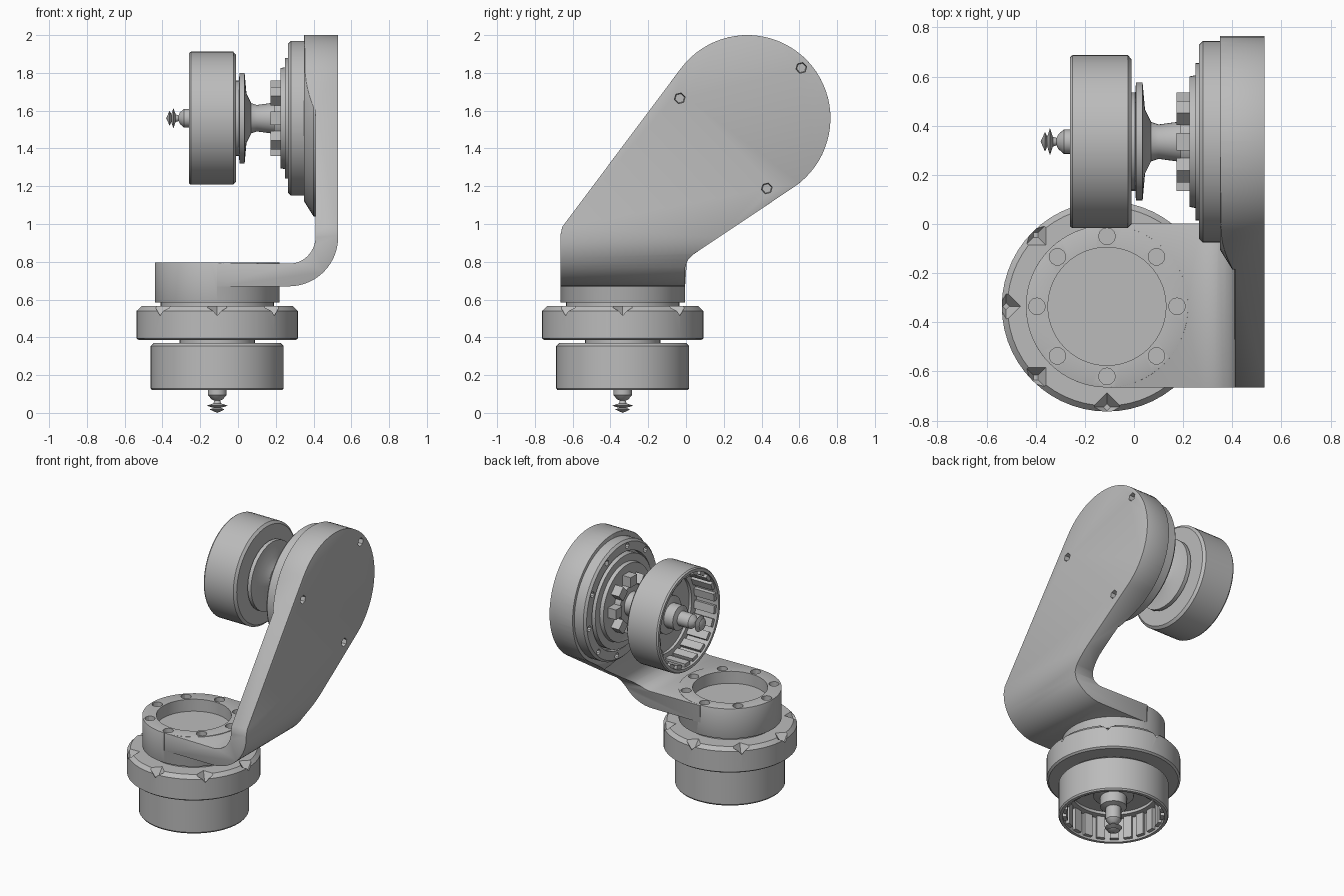
import bpy
import bmesh
from math import pi, sin, cos, radians
from mathutils import Matrix, Vector

cube = bpy.data.objects.get("Cube")
if cube:
    bpy.data.objects.remove(cube, do_unlink=True)

grey = bpy.data.materials.new("grey_metal")
grey.use_nodes = True
GREY = (0.5, 0.5, 0.5, 1)
grey.diffuse_color = GREY
grey.node_tree.nodes["Principled BSDF"].inputs["Base Color"].default_value = GREY

# Axis frames: the base motor points up, the elbow motor points to +x
BASE = Matrix.Translation((-0.11, -0.335, 0))
ELBOW = Matrix.Translation((0, 0.335, 1.56)) @ Matrix.Rotation(pi / 2, 4, 'Y')


def finish(name, bm, frame=Matrix()):
    bmesh.ops.transform(bm, matrix=frame, verts=bm.verts)
    bmesh.ops.recalc_face_normals(bm, faces=bm.faces)
    mesh = bpy.data.meshes.new(name)
    bm.to_mesh(mesh)
    bm.free()
    mesh.materials.append(grey)
    ob = bpy.data.objects.new(name, mesh)
    bpy.context.collection.objects.link(ob)
    return ob


def activate(ob):
    bpy.ops.object.select_all(action='DESELECT')
    ob.select_set(True)
    bpy.context.view_layer.objects.active = ob


def smooth(ob):
    activate(ob)
    bpy.ops.object.shade_smooth_by_angle(angle=radians(30))
    return ob


def lathe(name, profile, frame, steps=56):
    """Spin (radius, height) points, which start and end on the axis."""
    bm = bmesh.new()
    verts = [bm.verts.new((r, 0, h)) for r, h in profile]
    edges = [bm.edges.new(pair) for pair in zip(verts, verts[1:])]
    bmesh.ops.spin(bm, geom=verts + edges, axis=(0, 0, 1), cent=(0, 0, 0),
                   angle=2 * pi, steps=steps)
    bmesh.ops.remove_doubles(bm, verts=bm.verts, dist=1e-4)
    return finish(name, bm, frame)


def prism(name, points, direction):
    bm = bmesh.new()
    face = bm.faces.new([bm.verts.new(p) for p in points])
    out = bmesh.ops.extrude_face_region(bm, geom=[face])
    bmesh.ops.translate(bm, vec=direction,
                        verts=[v for v in out["geom"] if isinstance(v, bmesh.types.BMVert)])
    return finish(name, bm)


def arc(cx, cy, r, a0, a1, n):
    angles = [radians(a0 + (a1 - a0) * i / n) for i in range(n + 1)]
    return [(cx + r * cos(a), cy + r * sin(a)) for a in angles]


def ring_of_pins(name, frame, count, radius, size, low, high, sides=12, start=0, taper=1):
    bm = bmesh.new()
    for i in range(count):
        spot = Matrix.Rotation(radians(start) + 2 * pi * i / count, 4, 'Z') \
            @ Matrix.Translation((radius, 0, (low + high) / 2))
        bmesh.ops.create_cone(bm, cap_ends=True, segments=sides, radius1=size * taper,
                              radius2=size, depth=high - low, matrix=spot)
    return finish(name, bm, frame)


def combine(target, tool, operation):
    mod = target.modifiers.new("combine", 'BOOLEAN')
    mod.operation, mod.object, mod.solver = operation, tool, 'EXACT'
    activate(target)
    bpy.ops.object.modifier_apply(modifier=mod.name)
    bpy.data.objects.remove(tool, do_unlink=True)


# Bent bracket: L section trimmed by the side outline of the arm
section = [(-0.11, 0.67)] + arc(0.27, 0.93, 0.26, -90, 0, 14) + [(0.53, 2.1), (0.41, 2.1)] \
    + arc(0.27, 0.93, 0.14, 0, -90, 14) + [(-0.11, 0.795)]
bracket = prism("bracket", [(x, -0.8, z) for x, z in section], (0, 1.7, 0))
boss = lathe("boss", [(0, 0.35), (0.44, 0.35), (0.52, 0.40), (0.52, 0.50), (0, 0.50)], ELBOW)
combine(bracket, boss, 'UNION')
outline = [(-0.665, 0.5), (-0.665, 0.94), (-0.655, 0.985)] \
    + arc(0.325, 1.56, 0.44, 143, -56, 40) \
    + [(0.04, 0.84), (0.01, 0.81), (-0.005, 0.77), (-0.005, 0.5)]
trim = prism("trim", [(-1, y, z) for y, z in outline], (2, 0, 0))
combine(bracket, trim, 'INTERSECT')

# Round foot, bore and bolt holes
foot = lathe("foot", [(0, 0.585), (0.33, 0.585), (0.33, 0.795), (0, 0.795)], BASE, 64)
combine(bracket, foot, 'UNION')
bevel = bracket.modifiers.new("edges", 'BEVEL')
bevel.width, bevel.segments, bevel.angle_limit = 0.012, 2, radians(50)
activate(bracket)
bpy.ops.object.modifier_apply(modifier=bevel.name)
bore = lathe("bore", [(0, 0.71), (0.24, 0.71), (0.24, 0.9), (0, 0.9)], BASE)
combine(bracket, bore, 'DIFFERENCE')
combine(bracket, ring_of_pins("foot_holes", BASE, 8, 0.285, 0.034, 0.72, 0.9), 'DIFFERENCE')
combine(bracket, ring_of_pins("arm_holes", ELBOW, 3, 0.383, 0.036, 0.48, 0.6, 6, 14, 0.7),
        'DIFFERENCE')
smooth(bracket)

# Collar under the foot with notches around its upper rim
collar = lathe("collar", [(0, 0.385), (0.415, 0.385), (0.428, 0.395), (0.428, 0.54),
                          (0.405, 0.565), (0, 0.565)], BASE)
combine(collar, ring_of_pins("notches", BASE, 8, 0.41, 0.07, 0.51, 0.58, 4, 0, 0.2), 'DIFFERENCE')
smooth(collar)
smooth(lathe("collar_neck", [(0, 0.55), (0.30, 0.55), (0.30, 0.60), (0, 0.60)], BASE))

# Elbow drive: bolted flange, stepped rings and core
flange = lathe("elbow_flange", [(0, 0.265), (0.395, 0.265), (0.41, 0.28), (0.41, 0.36),
                                (0, 0.36)], ELBOW)
groove = lathe("groove", [(0, 0.2), (0.335, 0.2), (0.335, 0.30), (0, 0.30)], ELBOW)
combine(flange, groove, 'DIFFERENCE')
combine(flange, ring_of_pins("flange_holes", ELBOW, 10, 0.37, 0.02, 0.2, 0.31, 10, 9),
        'DIFFERENCE')
smooth(flange)
smooth(lathe("elbow_rings", [(0, 0.19), (0.13, 0.19), (0.13, 0.235), (0.22, 0.235),
                             (0.265, 0.225), (0.27, 0.25), (0.32, 0.25), (0.32, 0.31),
                             (0, 0.31)], ELBOW))
teeth = bmesh.new()
for i in range(8):
    bmesh.ops.create_cube(teeth, size=1, matrix=Matrix.Rotation(i * pi / 4, 4, 'Z')
                          @ Matrix.Translation((0.165, 0, 0.205))
                          @ Matrix.Diagonal((0.07, 0.07, 0.065, 1)))
finish("elbow_core_teeth", teeth, ELBOW)


def motor(label, frame, neck_end):
    # Open rotor cup
    smooth(lathe(label + "_cup", [(0, 0.19), (0.27, 0.19), (0.27, 0.17), (0.325, 0.17),
                                  (0.325, 0), (0.345, 0), (0.352, 0.01), (0.352, 0.235),
                                  (0.335, 0.25), (0, 0.25)], frame))
    # Magnets lining the cup
    bm = bmesh.new()
    for i in range(22):
        bmesh.ops.create_cube(bm, size=1, matrix=Matrix.Rotation(i * pi / 11, 4, 'Z')
                              @ Matrix.Translation((0.315, 0, 0.095))
                              @ Matrix.Diagonal((0.03, 0.055, 0.16, 1)))
    finish(label + "_magnets", bm, frame)
    # Shaft with a ribbed tip
    smooth(lathe(label + "_shaft", [(0, 0.2), (0.13, 0.2), (0.13, 0.15), (0.085, 0.14),
                                    (0.085, 0.07), (0.05, 0.06), (0.05, -0.025),
                                    (0.03, -0.048), (0.015, -0.055), (0.02, -0.07),
                                    (0.055, -0.082), (0.02, -0.093), (0.04, -0.102),
                                    (0, -0.12)], frame, 20))
    # Rear hub and neck
    smooth(lathe(label + "_hub", [(0, 0.24), (0.2, 0.24), (0.2, 0.265), (0.24, 0.268),
                                  (0.24, 0.295), (0.13, 0.305), (0.08, 0.33), (0.07, 0.36),
                                  (0.085, neck_end), (0, neck_end)], frame, 32))


motor("base", BASE @ Matrix.Translation((0, 0, 0.12)), 0.38)
motor("elbow", ELBOW @ Matrix.Translation((0, 0, -0.26)), 0.47)
